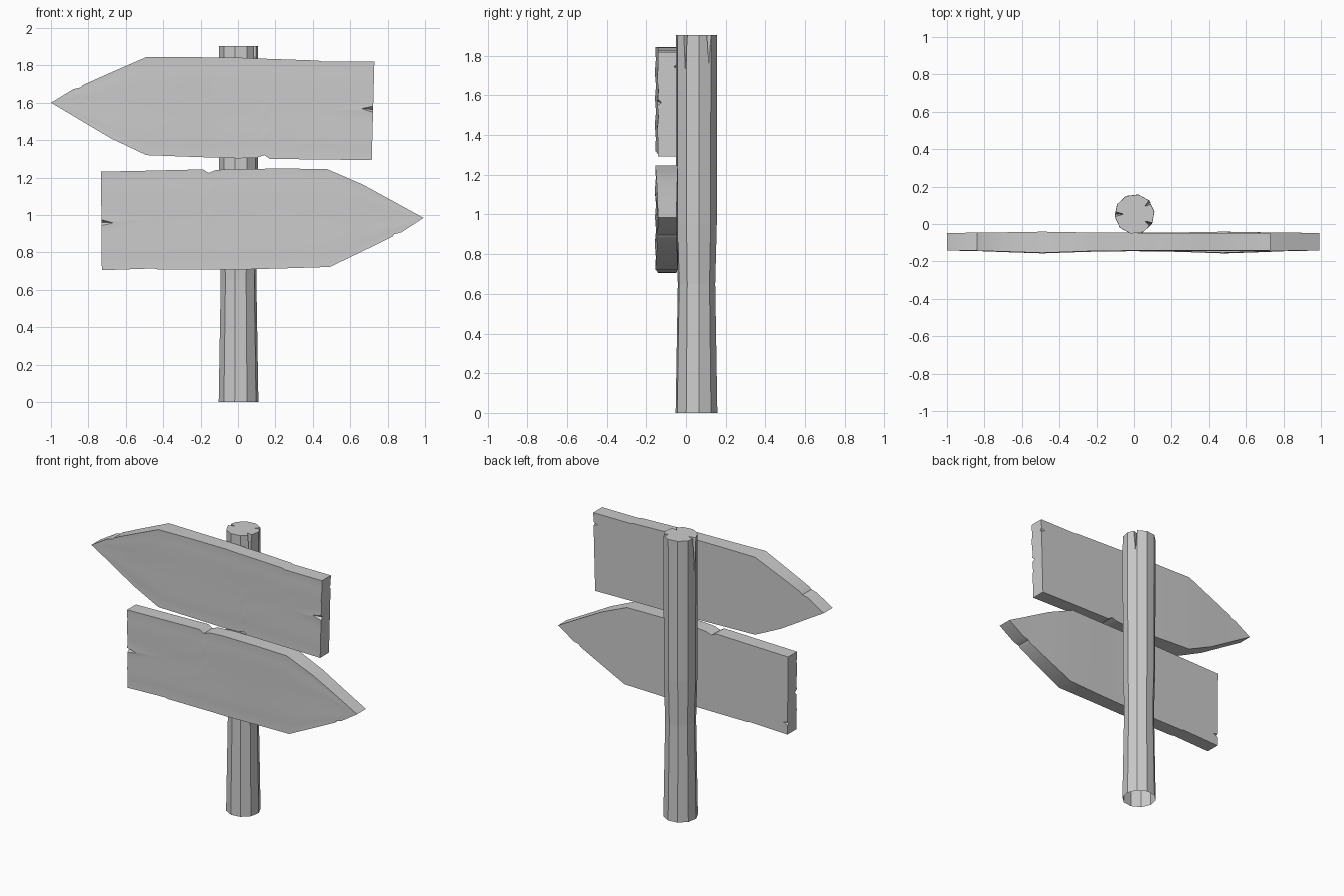
import bpy, bmesh
from math import cos, sin, pi, radians, exp
from mathutils import Vector, Matrix

if "Cube" in bpy.data.objects:
    bpy.data.objects.remove(bpy.data.objects["Cube"])


def make_object(name, bm):
    bmesh.ops.recalc_face_normals(bm, faces=bm.faces)
    mesh = bpy.data.meshes.new(name)
    bm.to_mesh(mesh)
    bm.free()
    obj = bpy.data.objects.new(name, mesh)
    bpy.context.collection.objects.link(obj)
    return obj


def loft(name, rings):
    bm = bmesh.new()
    loops = [[bm.verts.new(p) for p in ring] for ring in rings]
    n = len(loops[0])
    for a, b in zip(loops, loops[1:]):
        for i in range(n):
            j = (i + 1) % n
            bm.faces.new((a[i], a[j], b[j], b[i]))
    bm.faces.new(loops[0])
    bm.faces.new(loops[-1])
    bmesh.ops.remove_doubles(bm, verts=bm.verts, dist=0.0005)
    return make_object(name, bm)


def cut_cracks(obj, cracks):
    # each crack is a convex wedge subtracted from the wood
    for points in cracks:
        bm = bmesh.new()
        for p in points:
            bm.verts.new(p)
        bmesh.ops.convex_hull(bm, input=bm.verts)
        cutter = make_object("crack_cutter", bm)
        cutter.hide_render = True
        mod = obj.modifiers.new("crack", 'BOOLEAN')
        mod.operation = 'DIFFERENCE'
        mod.solver = 'EXACT'
        mod.object = cutter
        bpy.context.view_layer.objects.active = obj
        bpy.ops.object.modifier_apply(modifier=mod.name)
        bpy.data.objects.remove(cutter)


# Post: ten-sided, slightly waisted
POST_Y = 0.053
rings = []
for z, r in [(0, .107), (.3, .102), (.65, .096), (.95, .104), (1.905, .106)]:
    rings.append([(r * cos(radians(7 + 36 * k)) + .003,
                   r * sin(radians(7 + 36 * k)) + POST_Y, z) for k in range(10)])
post = loft("post", rings)

# Splits running down from the top of the post
splits = []
for deg, depth, z_end in [(180, .05, 1.6), (36, .065, 1.72), (-32, .065, 1.68)]:
    out = Vector((cos(radians(deg)), sin(radians(deg)), 0))
    side = Vector((-out.y, out.x, 0))
    c = Vector((0, POST_Y, 1.93))
    splits.append([c + out * .14 + side * .025, c + out * .14 - side * .025,
                   c + out * depth, Vector((0, POST_Y, z_end)) + out * .115])
cut_cracks(post, splits)

# The underside of the post is open
bm = bmesh.new()
bm.from_mesh(post.data)
bottom = [f for f in bm.faces if all(v.co.z < .001 for v in f.verts)]
bmesh.ops.delete(bm, geom=bottom, context='FACES_ONLY')
bm.to_mesh(post.data)
bm.free()

# Arrow board: stations (x, top z, bottom z) from the tip to the square end
STATIONS = [(-1, 1.6, 1.6), (-.88, 1.673, 1.529), (-.84, 1.682, 1.505),
            (-.83, 1.695, 1.499), (-.68, 1.762, 1.41), (-.49, 1.845, 1.32),
            (-.25, 1.844, 1.311), (0, 1.842, 1.303), (.1, 1.837, 1.306),
            (.14, 1.836, 1.32), (.17, 1.835, 1.3), (.43, 1.826, 1.297),
            (.45, 1.82, 1.297), (.722, 1.82, 1.293)]
ROWS = 8
WAVE = [0, .002, -.003, .003, -.002, .003, -.003, .002, 0]
rings = []
for x, top, bot in STATIONS:
    bulge = exp(-((x + .49) / .22) ** 2)
    end = 1 if x > .7 else 0
    front, back = [], []
    for i in range(ROWS + 1):
        t = i / ROWS
        z = bot + (top - bot) * t
        px = x + end * .014 * (t - .5)
        wave = WAVE[i] * min(1, (top - bot) * 3)
        front.append((px, -.142 - .012 * bulge + wave, z))
        back.append((px, -.047 + .006 * bulge, z))
    rings.append(front + back[::-1])
upper = loft("upper_arrow_board", rings)

# Cracks in the square end, one from the front and one from the back
cut_cracks(upper, [
    [(.76, -.17, 1.615), (.76, -.17, 1.52), (.65, -.146, 1.57), (.76, -.11, 1.56)],
    [(.76, -.02, 1.79), (.76, -.02, 1.70), (.68, -.04, 1.745), (.76, -.075, 1.745)]])

# Lower board: the same board turned half round, tilted about its tip
lower = upper.copy()
lower.data = upper.data.copy()
lower.name = "lower_arrow_board"
bpy.context.collection.objects.link(lower)
lower.data.transform(Matrix.Translation((.992, 0, .985))
                     @ Matrix.Rotation(pi - radians(2), 4, 'Y')
                     @ Matrix.Translation((1, 0, -1.6)))

# Soft grain across the boards, crisp edges elsewhere
bpy.ops.object.select_all(action='DESELECT')
for board in (upper, lower):
    board.select_set(True)
bpy.context.view_layer.objects.active = upper
bpy.ops.object.shade_smooth_by_angle(angle=radians(30))
